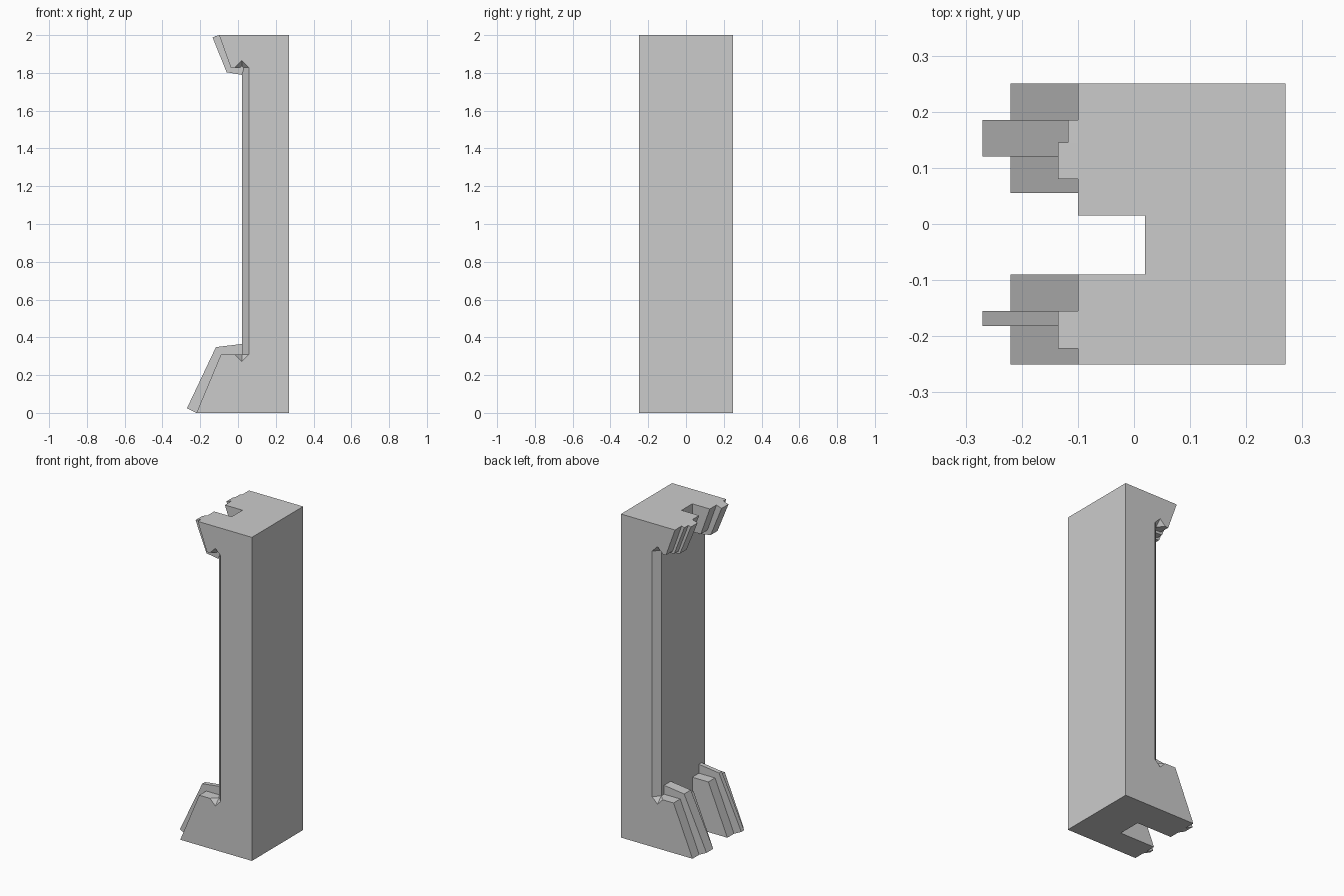
import bpy, bmesh

if "Cube" in bpy.data.objects:
    bpy.data.objects.remove(bpy.data.objects["Cube"])


def finish(name, bm):
    bmesh.ops.recalc_face_normals(bm, faces=bm.faces)
    mesh = bpy.data.meshes.new(name)
    bm.to_mesh(mesh)
    bm.free()
    obj = bpy.data.objects.new(name, mesh)
    bpy.context.collection.objects.link(obj)
    return obj


def prism(name, profile, y0, y1):
    """Extrude an x-z profile from y0 to y1."""
    bm = bmesh.new()
    face = bm.faces.new([bm.verts.new((x, y0, z)) for x, z in profile])
    out = bmesh.ops.extrude_face_region(bm, geom=[face])
    verts = [v for v in out["geom"] if isinstance(v, bmesh.types.BMVert)]
    bmesh.ops.translate(bm, verts=verts, vec=(0, y1 - y0, 0))
    return finish(name, bm)


def rect(x0, x1, z0, z1):
    return [(x0, z0), (x1, z0), (x1, z1), (x0, z1)]


def diamond_bar(name, x, y, r, z0, z1):
    """Diamond-section bar with pointed ends, for the edge chamfers."""
    bm = bmesh.new()
    rings = [[bm.verts.new((x + dx * r, y + dy * r, z))
              for dx, dy in ((1, 0), (0, 1), (-1, 0), (0, -1))] for z in (z0, z1)]
    tips = [bm.verts.new((x, y, z0 - r)), bm.verts.new((x, y, z1 + r))]
    for i in range(4):
        j = (i + 1) % 4
        bm.faces.new((rings[0][i], rings[0][j], rings[1][j], rings[1][i]))
        for ring, tip in zip(rings, tips):
            bm.faces.new((ring[i], ring[j], tip))
    return finish(name, bm)


# Pillar with flared foot and head
body = prism("pillar", [(0.27, 0), (0.27, 2), (-0.1, 2), (-0.038, 1.828),
                        (0.02, 1.828), (0.02, 0.31), (-0.09, 0.31), (-0.22, 0)],
             -0.25, 0.25)


def combine(tool, operation):
    mod = body.modifiers.new(tool.name, 'BOOLEAN')
    mod.operation = operation
    mod.solver = 'EXACT'
    mod.object = tool
    tool.hide_render = True
    bpy.context.view_layer.objects.active = body
    bpy.ops.object.modifier_apply(modifier=mod.name)
    bpy.data.objects.remove(tool)


# Slots through the foot and head
combine(prism("foot_slot", rect(-0.5, 0.02, -0.1, 0.6), -0.09, 0.055), 'DIFFERENCE')
combine(prism("head_slot", rect(-0.5, 0.02, 1.5, 2.1), -0.09, 0.015), 'DIFFERENCE')

# Chamfers on the pillar's two inner edges
for y in (-0.25, 0.25):
    combine(diamond_bar("edge_chamfer", 0.02, y, 0.037, 0.31, 1.828), 'DIFFERENCE')

# Raised ribs on the foot and head
foot_rib = [(-0.22, 0), (-0.27, 0.025), (-0.117, 0.348), (0.02, 0.365),
            (0.05, 0.365), (0.05, 0.2)]
foot_rib[4:5] = []
foot_rib[4] = (0.06, 0.2)
head_rib = [(-0.1, 2), (-0.135, 1.988), (-0.06, 1.803), (0.02, 1.79), (0.06, 1.9)]
low_rib = [(-0.1, 2), (-0.118, 1.994), (-0.049, 1.815), (0.02, 1.808), (0.06, 1.9)]
for name, profile, y0, y1 in (
        ("foot_rib_a", foot_rib, 0.12, 0.185),
        ("foot_rib_b", foot_rib, -0.182, -0.155),
        ("head_rib_a", head_rib, 0.08, 0.145),
        ("head_rib_b", head_rib, -0.222, -0.155),
        ("head_rib_low", low_rib, 0.145, 0.185)):
    combine(prism(name, profile, y0, y1), 'UNION')
